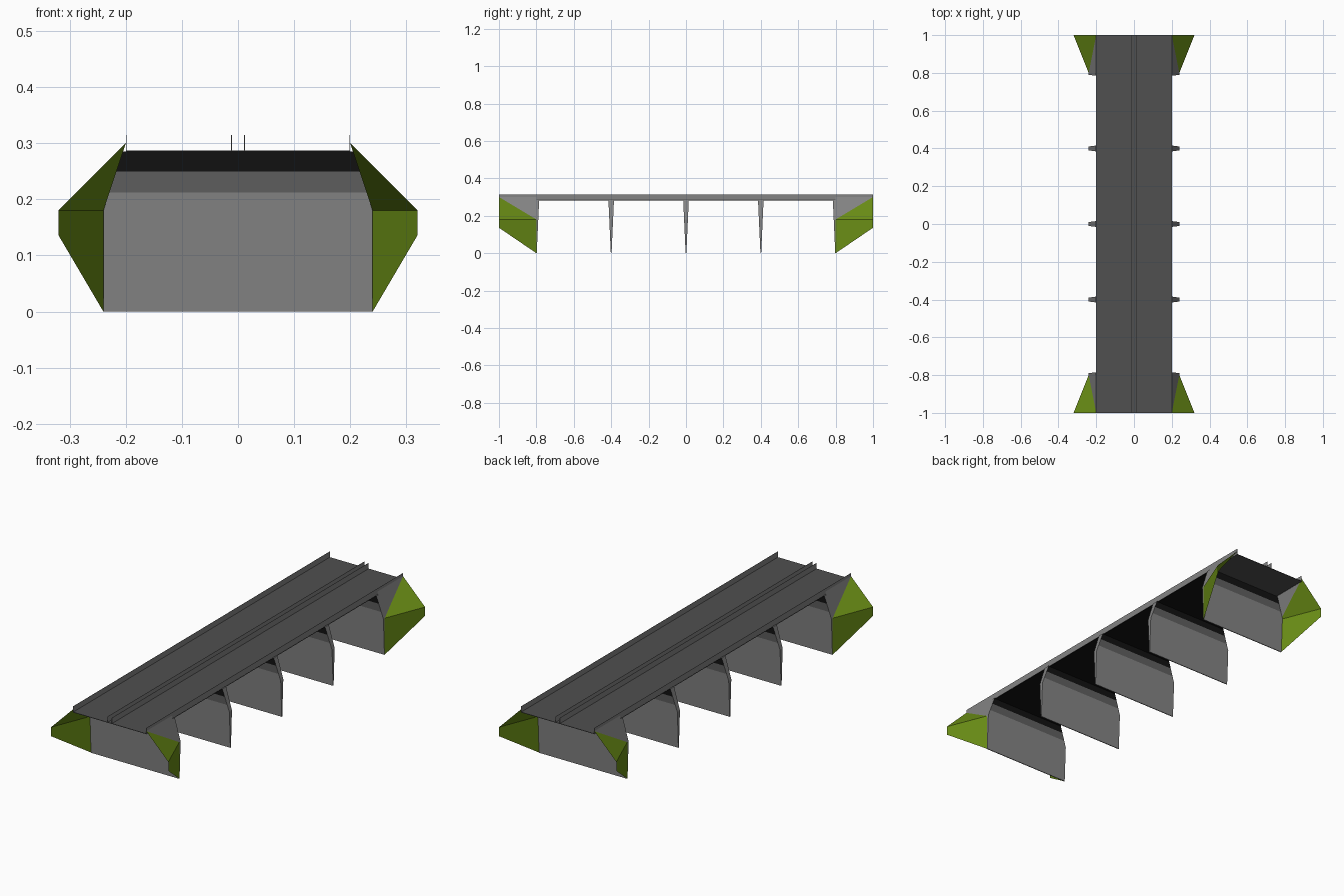
import bpy, bmesh

if "Cube" in bpy.data.objects:
    bpy.data.objects.remove(bpy.data.objects["Cube"])


def material(name, r, g, b):
    m = bpy.data.materials.new(name)
    m.diffuse_color = (r, g, b, 1)
    m.use_nodes = True
    m.node_tree.nodes["Principled BSDF"].inputs["Base Color"].default_value = m.diffuse_color
    return m


CONCRETE = material("concrete grey", 0.23, 0.23, 0.23)
SHADE = material("stained concrete", 0.115, 0.115, 0.115)
BLACK = material("underside black", 0.006, 0.006, 0.006)
ASPHALT = material("asphalt grey", 0.08, 0.08, 0.08)
GRASS = material("grass green", 0.145, 0.27, 0.008)

DECK_Z, RAIL_Z = 0.287, 0.315
HALF_W, PIER_W = 0.20, 0.24


def finish(name, bm, mats):
    me = bpy.data.meshes.new(name)
    bm.to_mesh(me)
    bm.free()
    for m in mats:
        me.materials.append(m)
    ob = bpy.data.objects.new(name, me)
    bpy.context.collection.objects.link(ob)
    return ob


def box(name, x0, x1, y0, y1, z0, z1, mat):
    bm = bmesh.new()
    bmesh.ops.create_cube(bm, size=1)
    for v in bm.verts:
        v.co.x = x1 if v.co.x > 0 else x0
        v.co.y = y1 if v.co.y > 0 else y0
        v.co.z = z1 if v.co.z > 0 else z0
    return finish(name, bm, [mat])


def mirror(ob, x=True, y=False):
    mod = ob.modifiers.new("mirror", 'MIRROR')
    mod.use_axis = (x, y, False)
    mod.use_mirror_merge = False


# Road deck and the dark panel under the spans
box("road_deck", -HALF_W, HALF_W, -1, 1, DECK_Z - 0.002, DECK_Z, ASPHALT)
box("deck_underside", -HALF_W, HALF_W, -0.8, 0.8, DECK_Z - 0.005, DECK_Z - 0.002, BLACK)

# Thin guard rails: outer edges and median pair
mirror(box("edge_rail", HALF_W - 0.001, HALF_W, -1, 1, DECK_Z - 0.003, RAIL_Z, CONCRETE))
mirror(box("median_rail", 0.011, 0.0125, -1, 1, DECK_Z, RAIL_Z, CONCRETE))


# Wedge piers: knife-thin at the ground, shoulders sloping in under the deck
def pier(name, yc):
    bm = bmesh.new()
    rings = []
    for z in (0, 0.18, 0.212, 0.25, DECK_Z - 0.002):
        hx = PIER_W - max(0, z - 0.18) / 3
        hy = 0.002 + 0.013 * z / DECK_Z
        rings.append([bm.verts.new((sx * hx, yc + sy * hy, z))
                      for sx, sy in ((-1, -1), (1, -1), (1, 1), (-1, 1))])
    bm.faces.new(rings[0][::-1])
    bm.faces.new(rings[-1])
    for a, b in zip(rings, rings[1:]):
        for i in range(4):
            j = (i + 1) % 4
            bm.faces.new((a[i], a[j], b[j], b[i]))
    bm.normal_update()
    # soot bands near the top of the broad faces
    for f in bm.faces:
        z = f.calc_center_median().z
        if abs(f.normal.y) > 0.7:
            f.material_index = 2 if z > 0.25 else 1 if z > 0.212 else 0
    finish(name, bm, [CONCRETE, SHADE, BLACK])


for k in range(5):
    pier("pier_%d" % (k + 1), -0.8 + 0.4 * k)


# Open-ended banks at the four corners, each with a concrete side panel
def sheet(name, polys, mat):
    bm = bmesh.new()
    for p in polys:
        bm.faces.new([bm.verts.new(c) for c in p])
    bmesh.ops.remove_doubles(bm, verts=bm.verts, dist=1e-5)
    bmesh.ops.recalc_face_normals(bm, faces=bm.faces)
    bm.normal_update()
    if sum(f.normal.x for f in bm.faces) < 0:
        bmesh.ops.reverse_faces(bm, faces=bm.faces)
    mirror(finish(name, bm, [mat]), True, True)


top = (HALF_W, -1, 0.30)
outer_hi, outer_lo = (0.32, -1, 0.18), (0.32, -1, 0.136)
inner_hi, inner_lo = (PIER_W, -0.8, 0.18), (PIER_W, -0.8, 0)
sheet("grass_bank", [(top, outer_hi, inner_hi),
                     (outer_hi, outer_lo, inner_lo, inner_hi)], GRASS)
sheet("bank_side_panel", [(top, inner_hi, (HALF_W, -0.8, 0.30))], CONCRETE)
